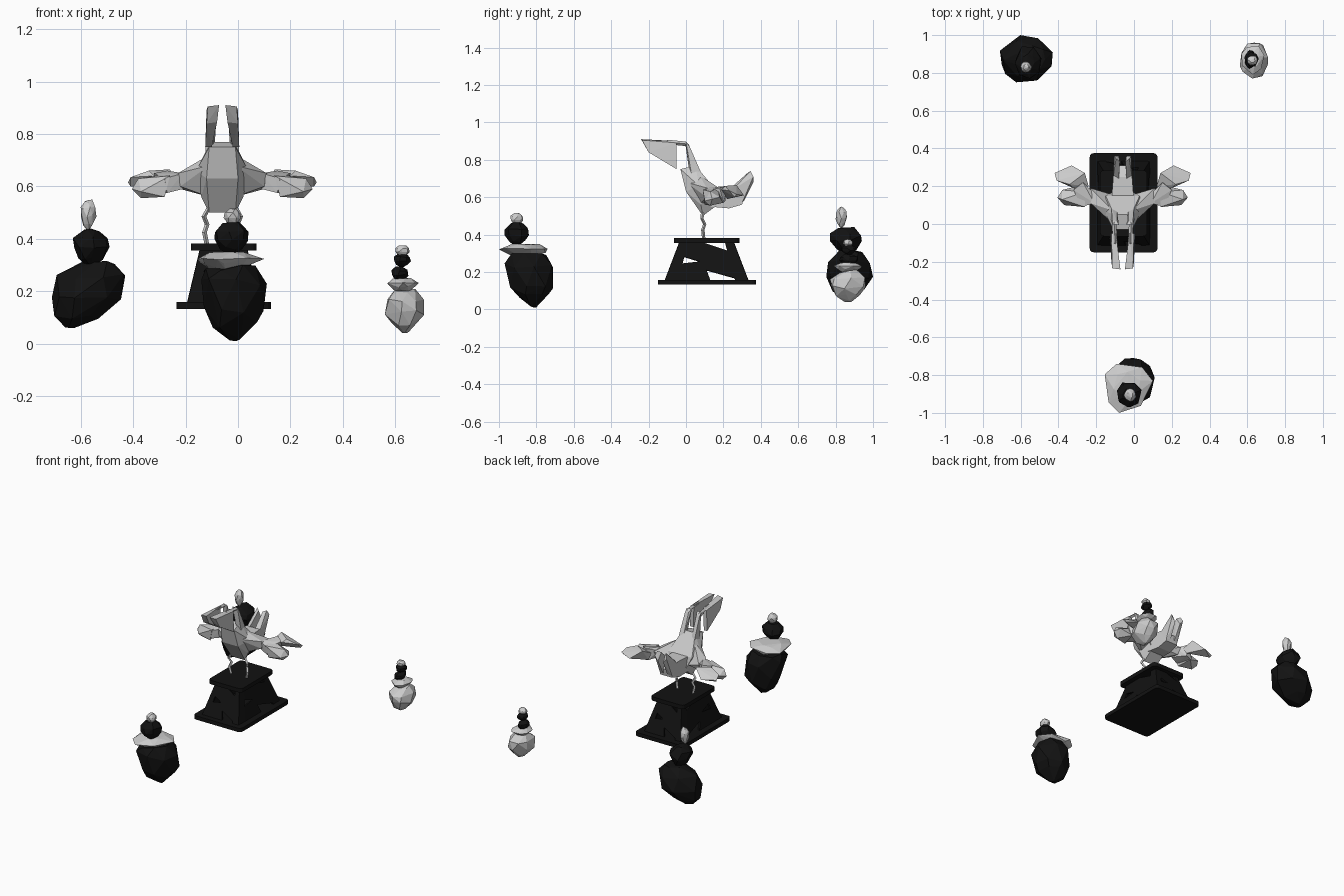
import bpy, bmesh, math, random
from mathutils import Vector

if "Cube" in bpy.data.objects:
    bpy.data.objects.remove(bpy.data.objects["Cube"])

random.seed(4)
dark = bpy.data.materials.new("dark_stone")
dark.diffuse_color = (0.006, 0.006, 0.006, 1)
dark.use_nodes = True
dark.node_tree.nodes["Principled BSDF"].inputs["Base Color"].default_value = dark.diffuse_color
CX = -0.06  # symmetry axis of the sculpture


def finish(name, bm, mat=None):
    bmesh.ops.recalc_face_normals(bm, faces=bm.faces[:])
    me = bpy.data.meshes.new(name)
    bm.to_mesh(me)
    bm.free()
    ob = bpy.data.objects.new(name, me)
    bpy.context.collection.objects.link(ob)
    if mat:
        me.materials.append(mat)
    return ob


def hull(name, pts, mat=None):
    bm = bmesh.new()
    for p in pts:
        bm.verts.new(p)
    r = bmesh.ops.convex_hull(bm, input=bm.verts[:])
    junk = [v for v in set(r["geom_interior"] + r["geom_unused"]) if isinstance(v, bmesh.types.BMVert)]
    bmesh.ops.delete(bm, geom=junk, context='VERTS')
    return finish(name, bm, mat)


def pair(name, pts):
    for side, s in (("left", -1), ("right", 1)):
        hull(side + "_" + name, [(CX + s * x, y, z) for x, y, z in pts])


def bar(name, a, b, r):
    pair(name, [tuple(c + d for c, d in zip(p, o)) for p in (a, b)
                for o in ((r, 0, 0), (-r, 0, 0), (0, r, 0), (0, -r, 0), (0, 0, r), (0, 0, -r))])


def rock(name, lo, hi, mat=None, lean=(0, 0), profile=((0, .2), (.15, .65), (.45, 1), (.75, .95), (1, .5))):
    # faceted boulder: hull of jittered rings fitted to a box
    pts = []
    for t, w in profile:
        a0 = random.random() * 6
        for i in range(7):
            a = a0 + i * math.tau / 7 + random.uniform(-.2, .2)
            w2 = w * random.uniform(.85, 1)
            pts.append([w2 * math.cos(a) + lean[0] * (t - .5), w2 * math.sin(a) + lean[1] * (t - .5),
                        t + random.uniform(-.06, .06)])
    for k in range(3):
        mn, mx = min(p[k] for p in pts), max(p[k] for p in pts)
        for p in pts:
            p[k] = lo[k] + (p[k] - mn) / (mx - mn) * (hi[k] - lo[k])
    hull(name, pts, mat)


# Left rear rock stack
rock("rear_left_base_rock", (-.71, .75, .06), (-.43, 1.0, .315), dark, (.7, .1))
rock("rear_left_middle_rock", (-.63, .77, .295), (-.49, .94, .44), dark)
rock("rear_left_top_rock", (-.60, .80, .435), (-.54, .86, .55))
# Front rock stack
full = ((0, .15), (.2, .7), (.4, .95), (.8, 1), (1, .75))
flat = ((0, .5), (.3, .8), (.6, 1), (1, .55))
rock("front_base_rock", (-.14, -.97, .01), (.11, -.71, .30), dark, (-.1, -.2), full)
rock("front_flat_rock", (-.155, -1.0, .285), (.10, -.74, .35), None, (0, 0), flat)
rock("front_middle_rock", (-.09, -.97, .34), (.04, -.84, .465), dark)
rock("front_top_rock", (-.055, -.94, .45), (.01, -.87, .515))
# Right rear rock stack
rock("rear_right_base_rock", (.56, .77, .04), (.71, .96, .21))
rock("rear_right_flat_rock", (.57, .79, .20), (.69, .94, .25), None, (0, 0), flat)
rock("rear_right_lower_middle_rock", (.585, .82, .235), (.65, .92, .295), dark)
rock("rear_right_upper_middle_rock", (.595, .83, .29), (.66, .91, .345), dark)
rock("rear_right_top_rock", (.60, .84, .33), (.655, .89, .375))


# Pedestal plates
def plate(name, x0, x1, y0, y1, z0, z1):
    bm = bmesh.new()
    bmesh.ops.create_cube(bm, size=1)
    for v in bm.verts:
        v.co = Vector(((x0 + x1) / 2 + v.co.x * (x1 - x0), (y0 + y1) / 2 + v.co.y * (y1 - y0),
                       (z0 + z1) / 2 + v.co.z * (z1 - z0)))
    up = [e for e in bm.edges if abs(e.verts[0].co.z - e.verts[1].co.z) > .001]
    bmesh.ops.bevel(bm, geom=up, offset=.022, segments=3, profile=.5, affect='EDGES')
    finish(name, bm, dark)


plate("pedestal_base", -.235, .125, -.15, .375, .132, .158)
plate("pedestal_top", -.18, .07, -.065, .285, .355, .382)

# Pedestal sloping walls with triangular openings
low = [(-.19, -.11, .15), (.08, -.11, .15), (.08, .33, .15), (-.19, .33, .15)]
high = [(-.14, -.03, .36), (.03, -.03, .36), (.03, .25, .36), (-.14, .25, .36)]
panels = [[(0, 0), (.15, 0), (.15, 1), (0, 1)], [(.85, 0), (1, 0), (1, 1), (.85, 1)],
          [(.15, 0), (.55, 0), (.5, .28), (.4, .5), (.15, .45)],
          [(.15, .62), (.4, .5), (.5, .28), (.85, .08), (.85, .78), (.4, 1), (.15, 1)]]
bm = bmesh.new()
for i in range(4):
    a, b = Vector(low[i]), Vector(low[(i + 1) % 4])
    c, d = Vector(high[i]), Vector(high[(i + 1) % 4])
    for poly in panels:
        q = [(1 - u, v) for u, v in reversed(poly)] if i == 3 else poly
        bm.faces.new([bm.verts.new(a.lerp(b, u).lerp(c.lerp(d, u), v)) for u, v in q])
bmesh.ops.remove_doubles(bm, verts=bm.verts[:], dist=.0005)
walls = finish("pedestal_walls", bm, dark)
mod = walls.modifiers.new("thickness", 'SOLIDIFY')
mod.thickness = .012
mod.offset = 0

# Bird body
hull("body", [(CX + s * x, y, z) for s in (-1, 1) for x, y, z in (
    (.05, -.03, .75), (.045, .05, .77), (.1, .07, .66), (.09, .15, .65),
    (.05, .09, .5), (.06, .0, .63), (.08, .08, .56), (.05, .17, .56))])

# Forked upper fins: outer blade, top rail and rear strut
pair("fin_blade", [(.012, -.24, .91), (.055, -.235, .905), (.06, -.2, .84), (.02, -.2, .845),
                   (.035, -.05, .90), (.06, -.05, .89), (.065, -.05, .75), (.04, -.05, .75)])
bar("fin_rail", (.04, -.1, .895), (.045, .0, .885), .012)
pair("fin_strut", [(.02, -.005, .895), (.055, .0, .895), (.055, .02, .87), (.03, .015, .88),
                   (.065, .03, .72), (.03, .07, .74), (.06, .09, .71), (.04, .02, .72)])

# Wings: root, middle, and two tip prongs with a notch between
pair("wing_root", [(.05, .0, .68), (.05, .07, .72), (.05, .07, .56), (.07, .16, .6), (.12, .08, .67),
                   (.17, .11, .65), (.17, .19, .64), (.16, .11, .6), (.16, .17, .59)])
pair("wing_middle", [(.15, .11, .65), (.15, .16, .64), (.15, .12, .59), (.22, .09, .63),
                     (.21, .1, .575), (.26, .18, .65), (.21, .22, .66), (.25, .2, .57), (.2, .21, .58)])
pair("wing_front_prong", [(.2, .09, .64), (.2, .17, .65), (.22, .1, .56), (.24, .2, .57),
                          (.31, .1, .58), (.345, .14, .59), (.32, .18, .6), (.32, .13, .63), (.31, .13, .555)])
pair("wing_rear_prong", [(.18, .2, .63), (.26, .19, .64), (.19, .22, .59), (.27, .31, .61),
                         (.2, .27, .665), (.28, .21, .66), (.35, .23, .635), (.36, .27, .615), (.35, .26, .6)])

# Rear tail or head: hub with lower bulge and upturned prong
hull("rear_hub", [(CX + s * x, y, z) for s in (-1, 1) for x, y, z in (
    (.06, .12, .65), (.06, .12, .55), (.05, .23, .54), (.045, .3, .56), (.04, .31, .61), (.05, .25, .65))])
pair("rear_prong", [(.02, .24, .65), (.05, .25, .64), (.045, .3, .57), (.015, .31, .58),
                    (.015, .33, .73), (.035, .345, .74), (.045, .36, .71), (.02, .36, .68)])

# Thin kinked legs
path = [(.045, .09, .53), (.07, .085, .485), (.058, .1, .455), (.068, .09, .425), (.058, .095, .375)]
for n, (a, b) in enumerate(zip(path, path[1:])):
    bar("leg_segment_%d" % (n + 1), a, b, .009)
